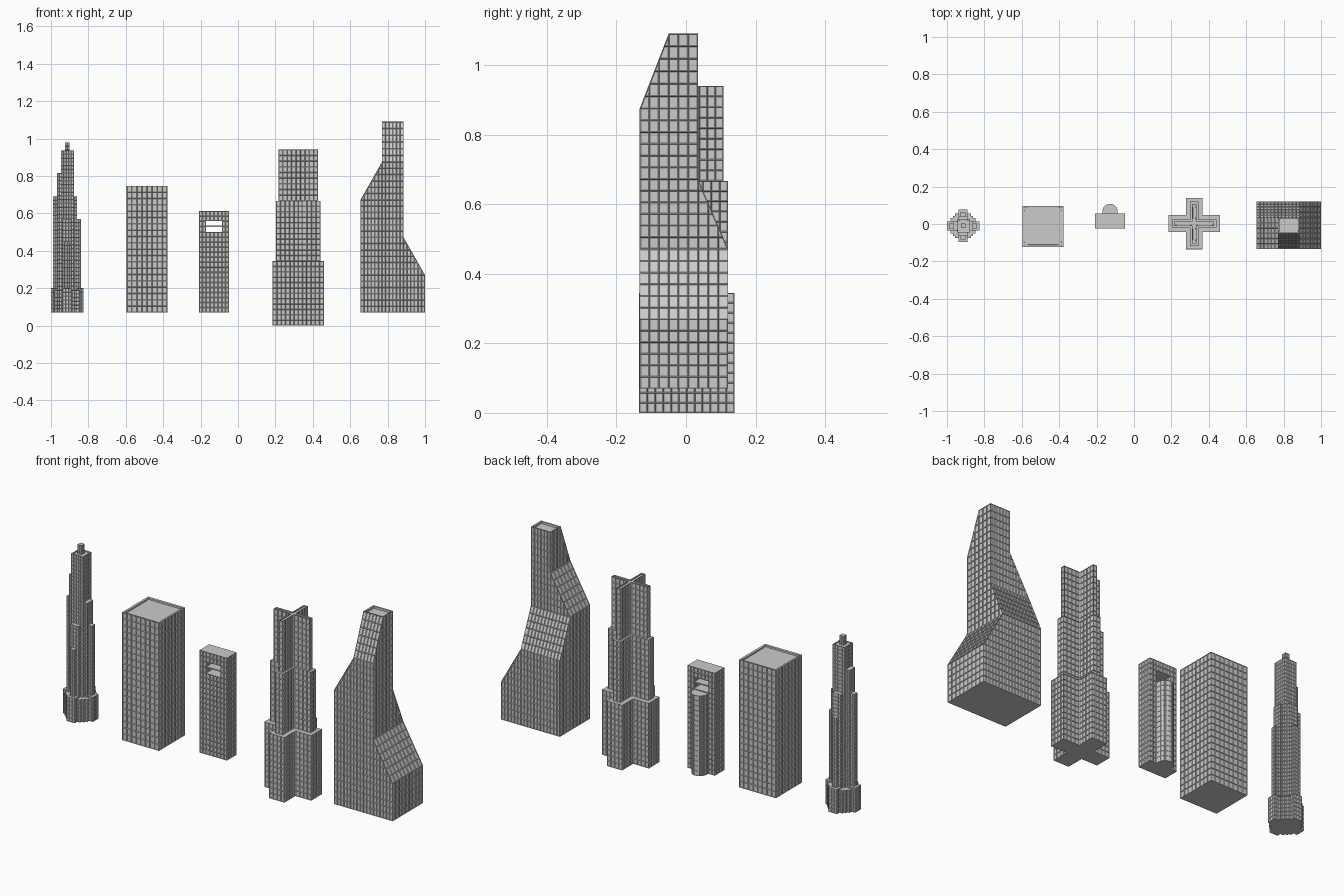
import bpy, bmesh, math
from collections import defaultdict

if "Cube" in bpy.data.objects:
    bpy.data.objects.remove(bpy.data.objects["Cube"])


def prism(bm, pts, axis, a, b):
    """Extrude a 2D outline along an axis from a to b."""
    place = {'z': lambda u, v, w: (u, v, w),
             'y': lambda u, v, w: (u, w, v),
             'x': lambda u, v, w: (w, u, v)}[axis]
    lo = [bm.verts.new(place(u, v, a)) for u, v in pts]
    hi = [bm.verts.new(place(u, v, b)) for u, v in pts]
    bm.faces.new(lo[::-1])
    bm.faces.new(hi)
    n = len(pts)
    for i in range(n):
        j = (i + 1) % n
        bm.faces.new((lo[i], lo[j], hi[j], hi[i]))


def rect(x0, x1, y0, y1):
    return [(x0, y0), (x1, y0), (x1, y1), (x0, y1)]


def segs(points, step):
    """Cut positions that pass through every point, spaced by about step."""
    out = []
    for a, b in zip(points, points[1:]):
        n = max(1, round((b - a) / step))
        out += [a + (b - a) * i / n for i in range(n)]
    return out + [points[-1]]


def facade(name, bm, xs, ys, zs, frame=0.003, depth=0.003, parapet=None):
    """Cut the walls into floors and bays, fuse touching blocks, sink windows."""
    for axis, cuts in enumerate((xs, ys, zs)):
        no = [0, 0, 0]
        no[axis] = 1
        for c in cuts:
            bmesh.ops.bisect_plane(bm, geom=bm.verts[:] + bm.edges[:] + bm.faces[:],
                                   dist=1e-5, plane_co=[c * k for k in no], plane_no=no)
    groups = defaultdict(list)
    for f in bm.faces:
        groups[tuple(round(v * 2000 + 0.2371) for v in f.calc_center_median())].append(f)
    inner = [f for g in groups.values() if len(g) > 1 for f in g]
    if inner:
        bmesh.ops.delete(bm, geom=inner, context='FACES')
    bmesh.ops.remove_doubles(bm, verts=bm.verts[:], dist=2e-5)
    bmesh.ops.recalc_face_normals(bm, faces=bm.faces[:])
    bm.normal_update()
    for sign in (1, -1):
        flat = [f for f in bm.faces if f.normal.z * sign > 0.95]
        if flat:
            bmesh.ops.dissolve_faces(bm, faces=flat)
    bm.normal_update()
    walls = [f for f in bm.faces if abs(f.normal.z) < 0.95]
    top = max(v.co.z for v in bm.verts)
    roof = [f for f in bm.faces
            if f.normal.z > 0.95 and f.calc_center_median().z > top - 1e-4]
    bmesh.ops.inset_individual(bm, faces=walls, thickness=frame, depth=-depth)
    if parapet:
        bmesh.ops.inset_individual(bm, faces=roof, thickness=parapet[0], depth=0)
        bmesh.ops.translate(bm, verts=list({v for f in roof for v in f.verts}),
                            vec=(0, 0, -0.001))
        bmesh.ops.inset_individual(bm, faces=roof, thickness=0.0005, depth=-parapet[1])
    me = bpy.data.meshes.new(name)
    bm.to_mesh(me)
    bm.free()
    ob = bpy.data.objects.new(name, me)
    bpy.context.collection.objects.link(ob)
    return ob


def block(name, x0, x1, y0, y1, z0, z1, bay, floor, **kw):
    bm = bmesh.new()
    prism(bm, rect(x0, x1, y0, y1), 'z', z0, z1)
    return facade(name, bm, segs([x0, x1], bay), segs([y0, y1], bay),
                  segs([z0, z1], floor), **kw)


G = 0.07  # ground level of most towers

# Stepped spire tower: core, mast, and setback arms of differing height
CX, CY = -0.914, -0.01
fine = dict(frame=0.002, depth=0.002)
block("spire_core", CX - .033, CX + .037, CY - .035, CY + .035, G, .935, .014, .02,
      parapet=(.005, .004), **fine)
block("spire_mast", CX - .012, CX + .012, CY - .012, CY + .012, .92, .98, .012, .02, **fine)
# direction (x, y), then (inner, outer, half width, top) for each setback
arms = {"left": (-1, 0, [(.03, .054, .024, .815), (.05, .076, .013, .69)]),
        "right": (1, 0, [(.03, .054, .024, .69), (.05, .074, .013, .57)]),
        "front": (0, -1, [(.03, .054, .024, .57), (.05, .074, .013, .45)]),
        "back": (0, 1, [(.03, .054, .024, .69), (.05, .074, .013, .57)])}
for side, (dx, dy, steps) in arms.items():
    base = [(.05, .087, .024, .20), (.05, .066, .042, .19)]
    for k, (i, o, w, top) in enumerate(steps + base):
        xr = sorted((CX + dx * i, CX + dx * o)) if dx else (CX - w, CX + w)
        yr = sorted((CY + dy * i, CY + dy * o)) if dy else (CY - w, CY + w)
        block(f"spire_{side}_step_{k + 1}", *xr, *yr, G, top, .014, .02, **fine)
block("spire_podium", CX - .054, CX + .054, CY - .054, CY + .054, G, .19, .014, .02, **fine)

# Plain square tower with recessed roof
block("square_tower", -.595, -.378, -.122, .097, G, .747, .027, .034,
      parapet=(.011, .008))

# Slab tower with an opening near the top
bm = bmesh.new()
X0, X1, H0, H1 = -.208, -.048, -.17, -.086
for x0, x1, z0, z1 in ((X0, X1, G, .50), (X0, H0, .50, .56), (H1, X1, .50, .56),
                       (H0, H1, .56, .613), (X0, H0, .56, .613), (H1, X1, .56, .613)):
    prism(bm, rect(x0, x1, z0, z1), 'y', -.025, .056)
facade("slab_tower", bm, segs([X0, H0, H1, X1], .02), segs([-.025, .056], .02),
       segs([G, .50, .56, .613], .027), frame=.004, depth=.002)
bm = bmesh.new()
prism(bm, rect(H0, H1, .527, .534), 'y', -.02, .05)
facade("opening_crossbar", bm, [], [], [], frame=.001, depth=0)

# Rounded bay behind the slab tower
bm = bmesh.new()
R, cx, cy = .041, -.128, .067
arc = [(cx + R * math.cos(math.pi * i / 16), cy + R * math.sin(math.pi * i / 16))
       for i in range(17)]
prism(bm, [(cx - R, .05), (cx + R, .05)] + arc, 'z', G, .495)
facade("rounded_bay", bm, [], [], segs([G, .495], .027), frame=.001, depth=.0008)

# Cross-plan tower in three tiers: (reach, half arm width, bottom, top)
CX = .322
tiers = [(.137, .045, 0, .345), (.119, .022, .345, .667), (.106, .012, .667, .94)]
for k, (r, w, z0, z1) in enumerate(tiers):
    bm = bmesh.new()
    pts = [(-w, -r), (w, -r), (w, -w), (r, -w), (r, w), (w, w),
           (w, r), (-w, r), (-w, w), (-r, w), (-r, -w), (-w, -w)]
    prism(bm, [(CX + x, .002 + y) for x, y in pts], 'z', z0, z1)
    s = segs([-r, -w, w, r], .023)
    facade(f"cross_tower_tier_{k + 1}", bm, [CX + v for v in s], [.002 + v for v in s],
           segs([z0, z1], .03), parapet=(.004, .005) if k == 2 else None)

# Large tower with four sloped shoulders around a tall shaft
bm = bmesh.new()
A, B, C, D = .655, .77, .885, 1.0
F, M, K, E = -.133, -.05, .035, .121
prism(bm, [(F, G), (K, G), (K, 1.09), (M, 1.09), (F, .875)], 'x', B, C)   # shaft
prism(bm, [(A, G), (B, G), (B, .875), (A, .672)], 'y', F, K)              # left
prism(bm, [(K, G), (E, G), (E, .472), (K, .672)], 'x', A, C)              # back
prism(bm, [(C, G), (D, G), (D, .27), (C, .472)], 'y', F, E)               # right
facade("sloped_tower", bm, segs([A, B, C, D], .0192), segs([F, M, K, E], .028),
       segs([G, .27, .472, .672, .875, 1.09], .0345), parapet=(.008, .01))
